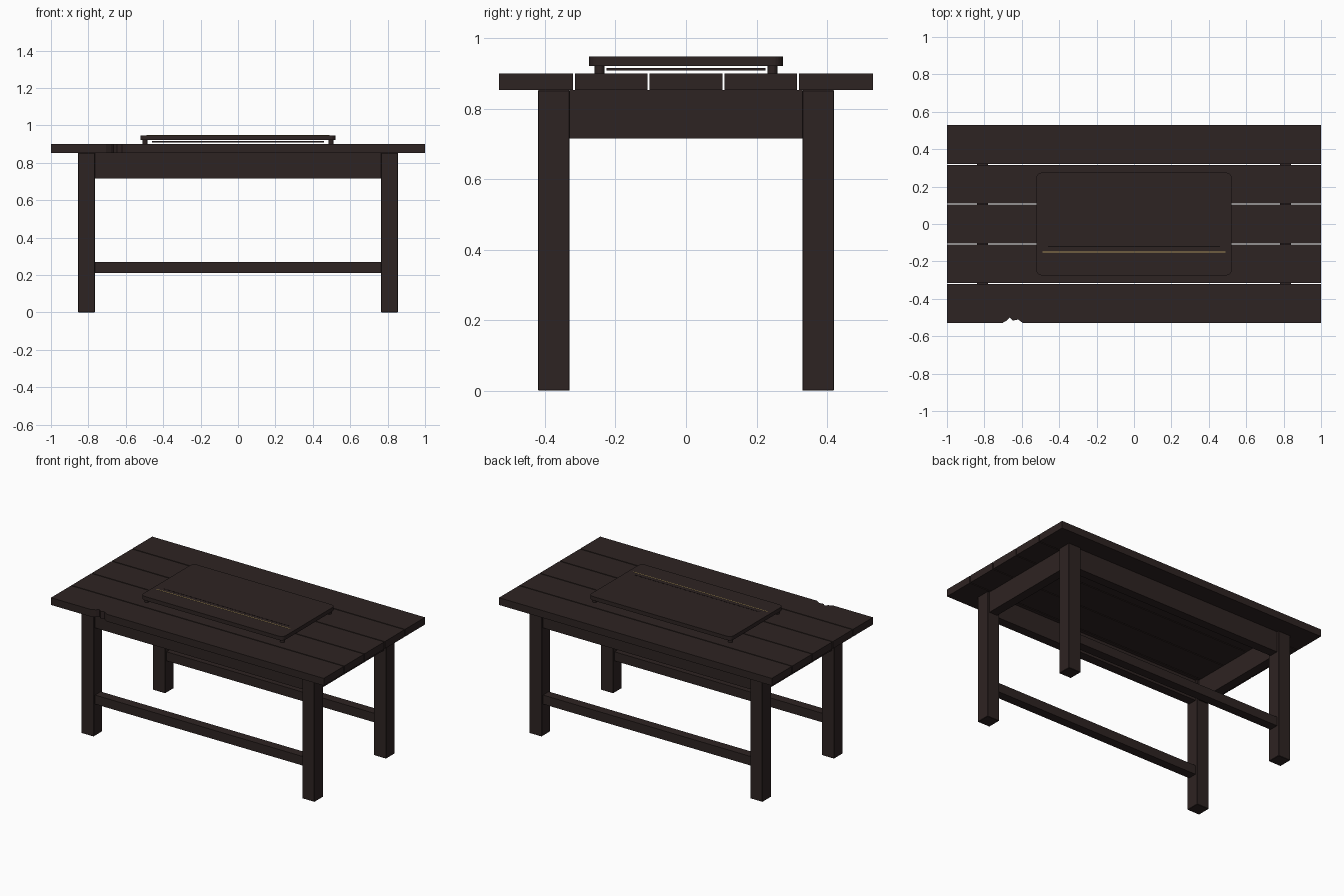
import bpy, bmesh, math

cube = bpy.data.objects.get("Cube")
if cube:
    bpy.data.objects.remove(cube, do_unlink=True)


def material(name, rgb):
    m = bpy.data.materials.new(name)
    m.use_nodes = True
    m.diffuse_color = (*rgb, 1)
    m.node_tree.nodes["Principled BSDF"].inputs["Base Color"].default_value = (*rgb, 1)
    return m


WOOD = material("dark wood", (0.027, 0.017, 0.016))
BLACK = material("black groove", (0.006, 0.004, 0.004))
GOLD = material("gold trim", (0.42, 0.3, 0.11))


def prism(name, outline, z0, z1, mat, bevel=0.0):
    """Extrude a flat outline from z0 to z1."""
    bm = bmesh.new()
    face = bm.faces.new([bm.verts.new((x, y, z0)) for x, y in outline])
    top = bmesh.ops.extrude_face_region(bm, geom=[face])["geom"]
    for v in top:
        if isinstance(v, bmesh.types.BMVert):
            v.co.z = z1
    bmesh.ops.recalc_face_normals(bm, faces=bm.faces)
    mesh = bpy.data.meshes.new(name)
    bm.to_mesh(mesh)
    bm.free()
    mesh.materials.append(mat)
    ob = bpy.data.objects.new(name, mesh)
    bpy.context.collection.objects.link(ob)
    if bevel:
        mod = ob.modifiers.new("Bevel", "BEVEL")
        mod.width = bevel
        mod.segments = 1
    return ob


def box(name, x0, x1, y0, y1, z0, z1, mat=WOOD, bevel=0.0):
    return prism(name, [(x0, y0), (x1, y0), (x1, y1), (x0, y1)], z0, z1, mat, bevel)


def rounded(hx, hy, r, steps=5):
    points = []
    for i, (sx, sy) in enumerate([(1, 1), (-1, 1), (-1, -1), (1, -1)]):
        for k in range(steps + 1):
            a = math.pi / 2 * (i + k / steps)
            points.append((sx * (hx - r) + r * math.cos(a), sy * (hy - r) + r * math.sin(a)))
    return points


UNDER, TOP = 0.852, 0.9
WIDTH, GAP = 0.212, 0.006

# Top planks, the front one with a chipped edge
for i in range(5):
    y0 = -2.5 * WIDTH + i * WIDTH + (GAP / 2 if i else 0)
    y1 = -2.5 * WIDTH + (i + 1) * WIDTH - (GAP / 2 if i < 4 else 0)
    chip = [(-0.705, y0), (-0.68, y0 + 0.014), (-0.665, y0 + 0.03),
            (-0.648, y0 + 0.014), (-0.62, y0 + 0.019), (-0.592, y0)] if i == 0 else []
    prism(f"top_plank_{i + 1}", [(-1, y0)] + chip + [(1, y0), (1, y1), (-1, y1)], UNDER, TOP, WOOD)

# Legs
for sx, side in ((-1, "right"), (1, "left")):
    for sy, end in ((-1, "front"), (1, "back")):
        x, y = sx * 0.81, sy * 0.375
        box(f"{end}_{side}_leg", x - 0.045, x + 0.045, y - 0.045, y + 0.045, 0, UNDER, bevel=0.002)

# Aprons and long stretchers
for s, end, side in ((-1, "front", "right"), (1, "back", "left")):
    y, x = s * 0.375, s * 0.81
    box(f"{end}_apron", -0.766, 0.766, y - 0.03, y + 0.03, 0.715, UNDER)
    box(f"{end}_stretcher", -0.766, 0.766, y - 0.03, y + 0.03, 0.21, 0.27)
    box(f"{side}_apron", x - 0.03, x + 0.03, -0.331, 0.331, 0.715, UNDER)

# Raised board with its thin underplate and feet
prism("board", rounded(0.522, 0.275, 0.03), 0.921, 0.947, WOOD)
box("board_underplate", -0.46, 0.46, -0.225, 0.225, 0.908, 0.915)
for sx in (-1, 1):
    for sy in (-1, 1):
        foot = prism("board_foot", [(sx * 0.497 + px, sy * 0.245 + py) for px, py in rounded(0.014, 0.014, 0.0139)],
                     TOP, 0.921, WOOD)

# Inlaid lines on the board
box("gold_inlay", -0.49, 0.49, -0.153, -0.148, 0.946, 0.948, GOLD)
box("board_groove", -0.46, 0.46, -0.123, -0.117, 0.946, 0.9476, BLACK)
